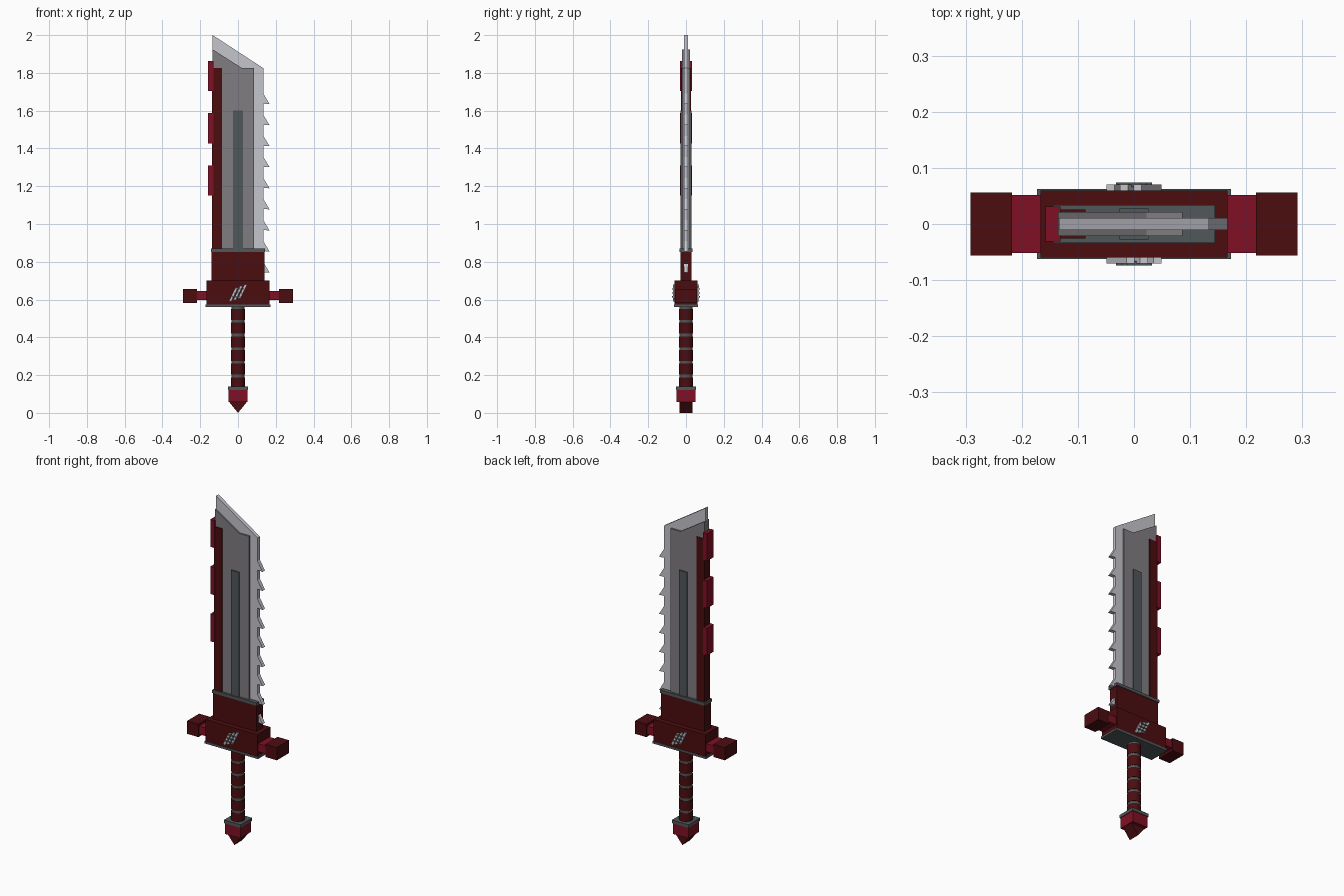
import bpy, bmesh, math
from mathutils import Matrix

if "Cube" in bpy.data.objects:
    bpy.data.objects.remove(bpy.data.objects["Cube"])


def material(name, r, g, b):
    m = bpy.data.materials.new(name)
    m.diffuse_color = (r, g, b, 1)
    m.use_nodes = True
    m.node_tree.nodes["Principled BSDF"].inputs["Base Color"].default_value = m.diffuse_color
    return m


STEEL = material("light steel", 0.56, 0.56, 0.61)
CORE = material("mid grey", 0.22, 0.205, 0.22)
IRON = material("dark iron", 0.083, 0.095, 0.10)
DARK_RED = material("dark red", 0.072, 0.004, 0.005)
CRIMSON = material("crimson", 0.215, 0.005, 0.018)


def finish(name, bm, mat):
    bmesh.ops.recalc_face_normals(bm, faces=bm.faces)
    me = bpy.data.meshes.new(name)
    bm.to_mesh(me)
    bm.free()
    me.materials.append(mat)
    ob = bpy.data.objects.new(name, me)
    bpy.context.collection.objects.link(ob)
    return ob


def box(name, mat, x0, x1, y, z0, z1):
    """Box symmetric in y."""
    bm = bmesh.new()
    bmesh.ops.create_cube(bm, size=1)
    for v in bm.verts:
        v.co = (x0 if v.co.x < 0 else x1, math.copysign(y, v.co.y), z0 if v.co.z < 0 else z1)
    return finish(name, bm, mat)


def prism(name, mat, pts, y0, y1):
    """Profile in xz extruded along y."""
    bm = bmesh.new()
    f = bm.faces.new([bm.verts.new((x, y0, z)) for x, z in pts])
    ext = bmesh.ops.extrude_face_region(bm, geom=[f])
    for v in ext["geom"]:
        if isinstance(v, bmesh.types.BMVert):
            v.co.y = y1
    return finish(name, bm, mat)


def cylinder(name, mat, r, z0, z1):
    bm = bmesh.new()
    bmesh.ops.create_cone(bm, cap_ends=True, segments=16, radius1=r, radius2=r,
                          depth=z1 - z0, matrix=Matrix.Translation((0, 0, (z0 + z1) / 2)))
    ob = finish(name, bm, mat)
    for p in ob.data.polygons:
        p.use_smooth = abs(p.normal.z) < 0.5
    ob.data.set_sharp_from_angle(angle=math.radians(40))
    return ob


# Blade with slanted tip and saw teeth down the right edge
edge = [(-0.134, 0.70), (-0.134, 2.0), (0.134, 1.825)]
for i in range(9):
    z = 1.635 - 0.1115 * i
    edge += [(0.134, z + 0.055), (0.167, z), (0.134, z + 0.002)]
edge.append((0.134, 0.70))
prism("blade", STEEL, edge, -0.011, 0.011)

# Raised blade core and fuller
prism("blade_core", CORE, [(-0.135, 0.80), (-0.135, 1.925), (0.022, 1.825),
                           (0.086, 1.825), (0.086, 0.80)], -0.021, 0.021)
box("fuller", IRON, -0.026, 0.026, 0.028, 0.80, 1.60)

# Spine and its blocks
box("spine", DARK_RED, -0.137, -0.086, 0.026, 0.80, 1.825)
for i, z in enumerate((1.15, 1.427, 1.703)):
    box(f"spine_block_{i + 1}", CRIMSON, -0.158, -0.131, 0.031, z, z + 0.16)

# Collar at the blade root
box("collar", DARK_RED, -0.14, 0.14, 0.03, 0.69, 0.855)
box("collar_plate", IRON, -0.144, 0.144, 0.034, 0.853, 0.87)

# Guard and side arms
box("guard", DARK_RED, -0.167, 0.167, 0.06, 0.572, 0.70)
box("guard_plate", IRON, -0.173, 0.173, 0.0625, 0.56, 0.573)
for side, s in (("left", -1), ("right", 1)):
    a, b, c = 0.16 * s, 0.217 * s, 0.291 * s
    box(f"guard_link_{side}", CRIMSON, min(a, b), max(a, b), 0.052, 0.598, 0.645)
    box(f"guard_end_{side}", DARK_RED, min(b, c), max(b, c), 0.056, 0.582, 0.657)

# Slanted vent slats with cross ribs, turned half round for the back
for side, s in (("front", -1), ("back", 1)):
    for i in (-1, 0, 1):
        x, dz = 0.024 * i, 0.008 * i
        pts = [(x - 0.025, 0.598 + dz), (x - 0.011, 0.598 + dz),
               (x + 0.025, 0.672 + dz), (x + 0.011, 0.672 + dz)]
        prism(f"vent_slat_{side}_{i + 2}", STEEL, [(-s * px, pz) for px, pz in pts],
              s * 0.058, s * 0.070)
        zc, xc = 0.635 + 0.02 * i, 0.01 * i
        rib = [(xc - 0.022, zc - 0.003), (xc + 0.022, zc - 0.003),
               (xc + 0.022, zc + 0.003), (xc - 0.022, zc + 0.003)]
        prism(f"vent_rib_{side}_{i + 2}", IRON, [(-s * px, pz) for px, pz in rib],
              s * 0.066, s * 0.074)

# Grip: red wraps over an iron rod with rings in the gaps
cylinder("grip_rod", IRON, 0.033, 0.13, 0.565)
for i in range(6):
    z = 0.188 + 0.0725 * i
    cylinder(f"grip_wrap_{i + 1}", DARK_RED, 0.037, z - (0.05 if i == 0 else 0.058), z - 0.0)
    if i < 6:
        cylinder(f"grip_ring_{i + 1}", IRON, 0.035, z, z + 0.0145 if i < 5 else 0.565)

# Pommel
box("pommel_plate", IRON, -0.054, 0.054, 0.054, 0.122, 0.14)
box("pommel_block", CRIMSON, -0.05, 0.05, 0.05, 0.058, 0.123)
prism("pommel_point", DARK_RED, [(-0.048, 0.059), (0.048, 0.059), (0.0, 0.0)], -0.034, 0.034)
